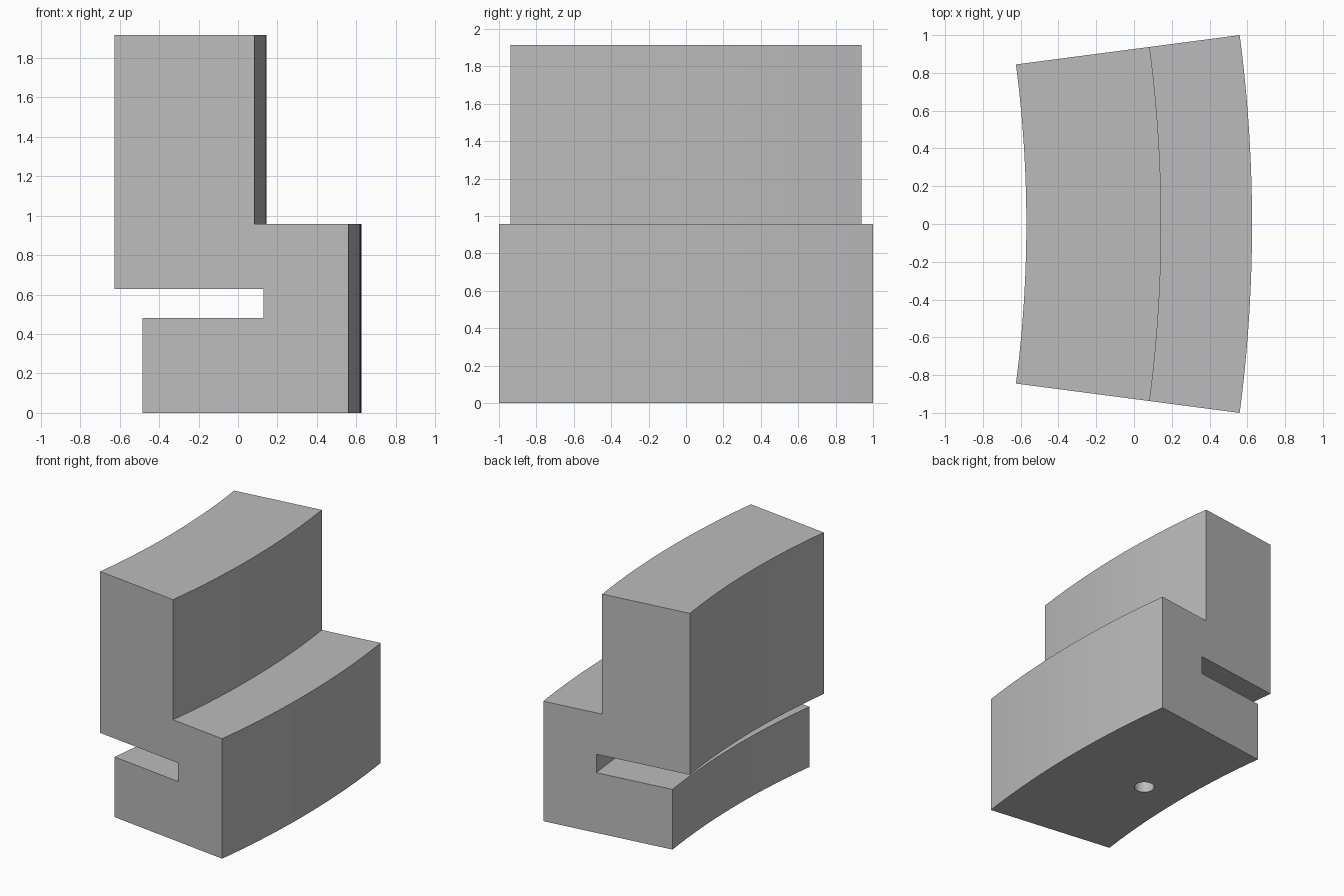
import bpy
import bmesh
import math
from mathutils import Matrix, Vector

if "Cube" in bpy.data.objects:
    bpy.data.objects.remove(bpy.data.objects["Cube"], do_unlink=True)

# Arc that the section is swept along
HALF_ANGLE = math.radians(7.47)
OUTER = 1 / math.sin(HALF_ANGLE)
CENTRE_X = 0.625 - OUTER
STEPS = 24

# Section as (x at the end face, z)
back, lip, slot, step = -0.625, -0.485, 0.13, 0.083
front = CENTRE_X + OUTER * math.cos(HALF_ANGLE)
low, high, shoulder, top = 0.48, 0.627, 0.957, 1.915
section = [(lip, 0), (front, 0), (front, shoulder), (step, shoulder), (step, top),
           (back, top), (back, high), (slot, high), (slot, low), (lip, low)]

grey = bpy.data.materials.new("plain grey")
grey.use_nodes = True
colour = (0.5, 0.5, 0.5, 1)
grey.diffuse_color = colour
grey.node_tree.nodes["Principled BSDF"].inputs["Base Color"].default_value = colour


def make_object(name, bm):
    bmesh.ops.recalc_face_normals(bm, faces=bm.faces)
    mesh = bpy.data.meshes.new(name)
    bm.to_mesh(mesh)
    bm.free()
    mesh.materials.append(grey)
    obj = bpy.data.objects.new(name, mesh)
    bpy.context.collection.objects.link(obj)
    return obj


# Curved jaw: sweep the section and cap both ends
bm = bmesh.new()
half_width = OUTER * math.sin(HALF_ANGLE)
slope = math.tan(HALF_ANGLE)
verts = [bm.verts.new((x, -(x - CENTRE_X) * slope, z)) for x, z in section]
start = bm.faces.new(verts)
swept = bmesh.ops.spin(bm, geom=[start], cent=(CENTRE_X, 0, 0), axis=(0, 0, 1),
                       angle=2 * HALF_ANGLE, steps=STEPS, use_duplicate=False)
if not start.is_valid or all(len(e.link_faces) == 2 for e in bm.edges):
    pass
else:
    bmesh.ops.holes_fill(bm, edges=[e for e in bm.edges if e.is_boundary])
jaw = make_object("curved_jaw", bm)

# Bolt hole through the lower flange
bm = bmesh.new()
bmesh.ops.create_cone(bm, cap_ends=True, segments=32, radius1=0.075, radius2=0.075,
                      depth=0.7, matrix=Matrix.Translation(Vector((-0.1, 0, 0.2))))
cutter = make_object("bolt_hole_cutter", bm)
cutter.hide_render = True

bpy.ops.object.select_all(action="DESELECT")
jaw.select_set(True)
bpy.context.view_layer.objects.active = jaw
hole = jaw.modifiers.new("bolt hole", "BOOLEAN")
hole.operation = "DIFFERENCE"
hole.solver = "EXACT"
hole.object = cutter
bpy.ops.object.modifier_apply(modifier=hole.name)
bpy.data.objects.remove(cutter, do_unlink=True)
bpy.ops.object.shade_smooth_by_angle(angle=math.radians(30))
